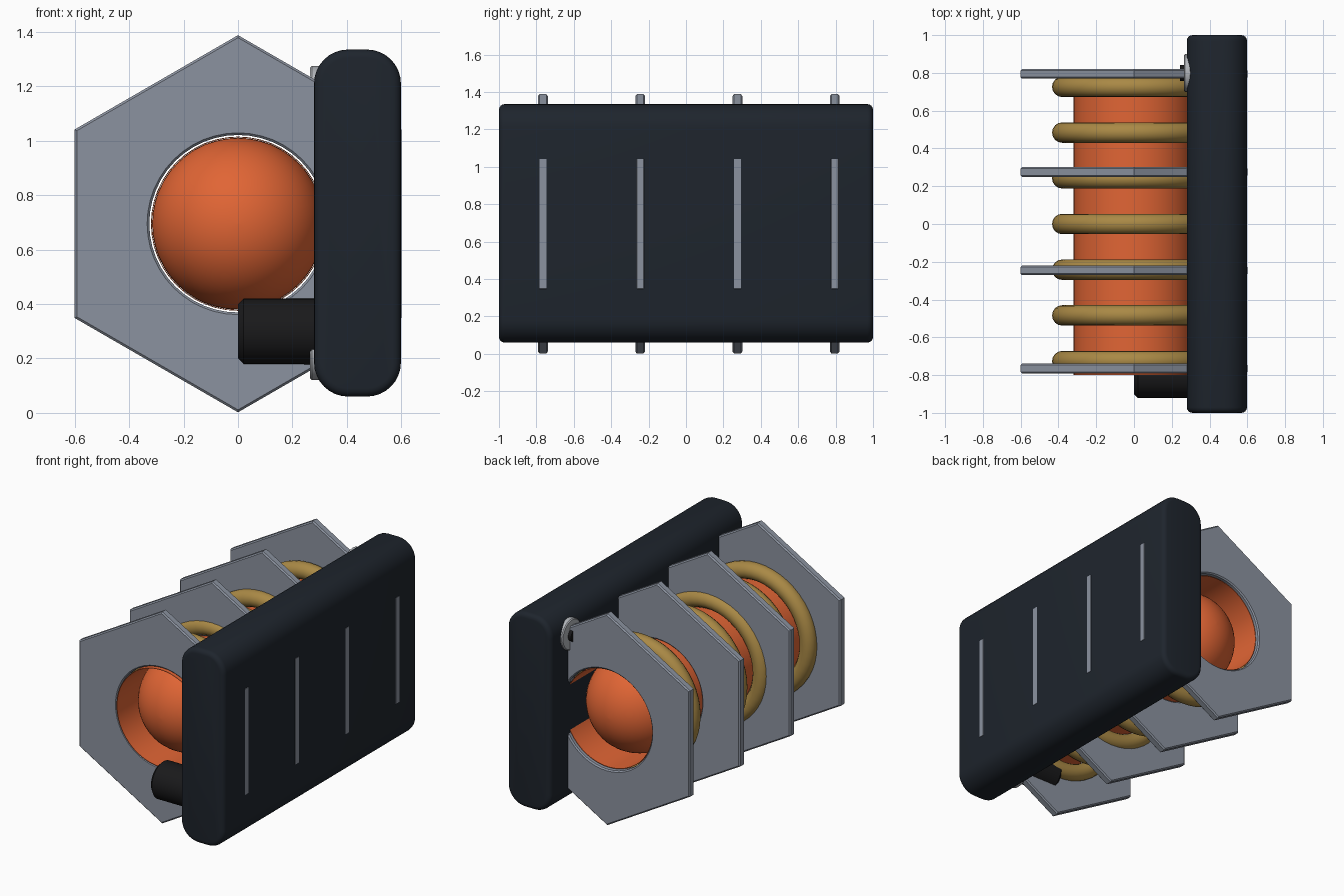
import bpy, bmesh, math
from math import sin, cos, pi

if "Cube" in bpy.data.objects:
    bpy.data.objects.remove(bpy.data.objects["Cube"])

CZ = 0.695  # height of the coil axis


def material(name, rgb):
    m = bpy.data.materials.new(name)
    m.diffuse_color = (*rgb, 1)
    m.use_nodes = True
    m.node_tree.nodes["Principled BSDF"].inputs["Base Color"].default_value = m.diffuse_color
    return m


STEEL = material("steel", (0.26, 0.29, 0.35))
ORANGE = material("orange", (0.75, 0.13, 0.035))
BRASS = material("brass", (0.40, 0.25, 0.06))
NAVY = material("dark_panel", (0.013, 0.018, 0.026))
BLACK = material("black", (0.010, 0.010, 0.011))
SILVER = material("silver", (0.45, 0.47, 0.50))


def smooth(ob, mat, angle=30):
    ob.data.materials.append(mat)
    bpy.ops.object.select_all(action='DESELECT')
    ob.select_set(True)
    bpy.context.view_layer.objects.active = ob
    bpy.ops.object.shade_smooth_by_angle(angle=math.radians(angle))


def loft(name, rings, mat, closed=False):
    """Skin equal-length rings; cap both ends, or join last to first."""
    bm = bmesh.new()
    loops = [[bm.verts.new(p) for p in r] for r in rings]
    n = len(loops[0])
    pairs = list(zip(loops, loops[1:]))
    if closed:
        pairs.append((loops[-1], loops[0]))
    else:
        bm.faces.new(loops[0])
        bm.faces.new(loops[-1])
    for a, b in pairs:
        for i in range(n):
            j = (i + 1) % n
            bm.faces.new((a[i], a[j], b[j], b[i]))
    bmesh.ops.recalc_face_normals(bm, faces=bm.faces)
    me = bpy.data.meshes.new(name)
    bm.to_mesh(me)
    bm.free()
    ob = bpy.data.objects.new(name, me)
    bpy.context.collection.objects.link(ob)
    smooth(ob, mat)
    return ob


def circle_y(r, y, n=48):
    return [(r * sin(2 * pi * i / n), y, CZ + r * cos(2 * pi * i / n)) for i in range(n)]


def circle_x(r, x, y, z, n=32):
    return [(x, y + r * cos(2 * pi * i / n), z + r * sin(2 * pi * i / n)) for i in range(n)]


def hexagon(apothem, y, n=48):
    pts = []
    for i in range(n):
        a = 2 * pi * i / n
        r = apothem / cos((a % (pi / 3)) - pi / 6)
        pts.append((r * sin(a), y, CZ + r * cos(a)))
    return pts


# hexagonal plates with round holes
H, B, HOLE = 0.026, 0.008, 0.326
for k in range(4):
    y = -0.765 + 0.52 * k
    loft(f"hex_plate_{k + 1}", [
        circle_y(HOLE + B, y - H), hexagon(0.6 - B, y - H),
        hexagon(0.6, y - H + B), hexagon(0.6, y + H - B),
        hexagon(0.6 - B, y + H), circle_y(HOLE + B, y + H),
        circle_y(HOLE, y + H - B), circle_y(HOLE, y - H + B)], STEEL, closed=True)

# open tube with a round-ended core inside
L = 0.80
loft("core_tube", [circle_y(0.32, -L), circle_y(0.32, L),
                   circle_y(0.317, L), circle_y(0.317, -L)], ORANGE, closed=True)
R = 0.316
arc = [pi / 2 * i / 14 for i in range(15)]
prof = [(max(R * sin(a), 0.002), -L + R - R * cos(a)) for a in arc]
prof += [(r, -y) for r, y in reversed(prof)]
loft("inner_core", [circle_y(r, y) for r, y in prof], ORANGE)

# coil rings
for k in range(7):
    bpy.ops.mesh.primitive_torus_add(
        major_radius=0.38, minor_radius=0.054, major_segments=48, minor_segments=16,
        location=(0, 0.242 * (k - 3), CZ), rotation=(pi / 2, 0, 0))
    ob = bpy.context.object
    ob.name = f"coil_ring_{k + 1}"
    smooth(ob, BRASS, 60)


# side panel: rounded rectangle run along y with softened ends
def panel_ring(y, inset):
    cx, hx, hz, r = 0.439, 0.1595 - inset, 0.6375 - inset, 0.125 - inset
    pts = []
    for q, (sx, sz) in enumerate([(1, 1), (-1, 1), (-1, -1), (1, -1)]):
        for i in range(9):
            a = pi / 2 * (q + i / 8)
            pts.append((cx + sx * (hx - r) + r * cos(a), y,
                        0.6975 + sz * (hz - r) + r * sin(a)))
    return pts


E = 0.03
ends = [(1 - E * (1 - cos(pi / 2 * i / 4)), E * (1 - sin(pi / 2 * i / 4))) for i in range(5)]
rings = [panel_ring(-y, d) for y, d in ends] + [panel_ring(y, d) for y, d in reversed(ends)]
loft("side_panel", rings, NAVY)

# short round plug on the inner face of the panel
loft("plug", [circle_x(0.10, 0.0, -0.8, 0.30), circle_x(0.12, 0.02, -0.8, 0.30),
              circle_x(0.12, 0.40, -0.8, 0.30)], BLACK)

# two washers with dark studs, at opposite corners of the panel
for k, (y, z) in enumerate([(0.8, 1.175), (-0.8, 0.22)]):
    loft(f"washer_{k + 1}", [circle_x(0.094, 0.265, y, z), circle_x(0.10, 0.271, y, z),
                             circle_x(0.10, 0.30, y, z)], SILVER)
    loft(f"stud_{k + 1}", [circle_x(0.042, 0.243, y, z, 16),
                           circle_x(0.042, 0.28, y, z, 16)], BLACK)
